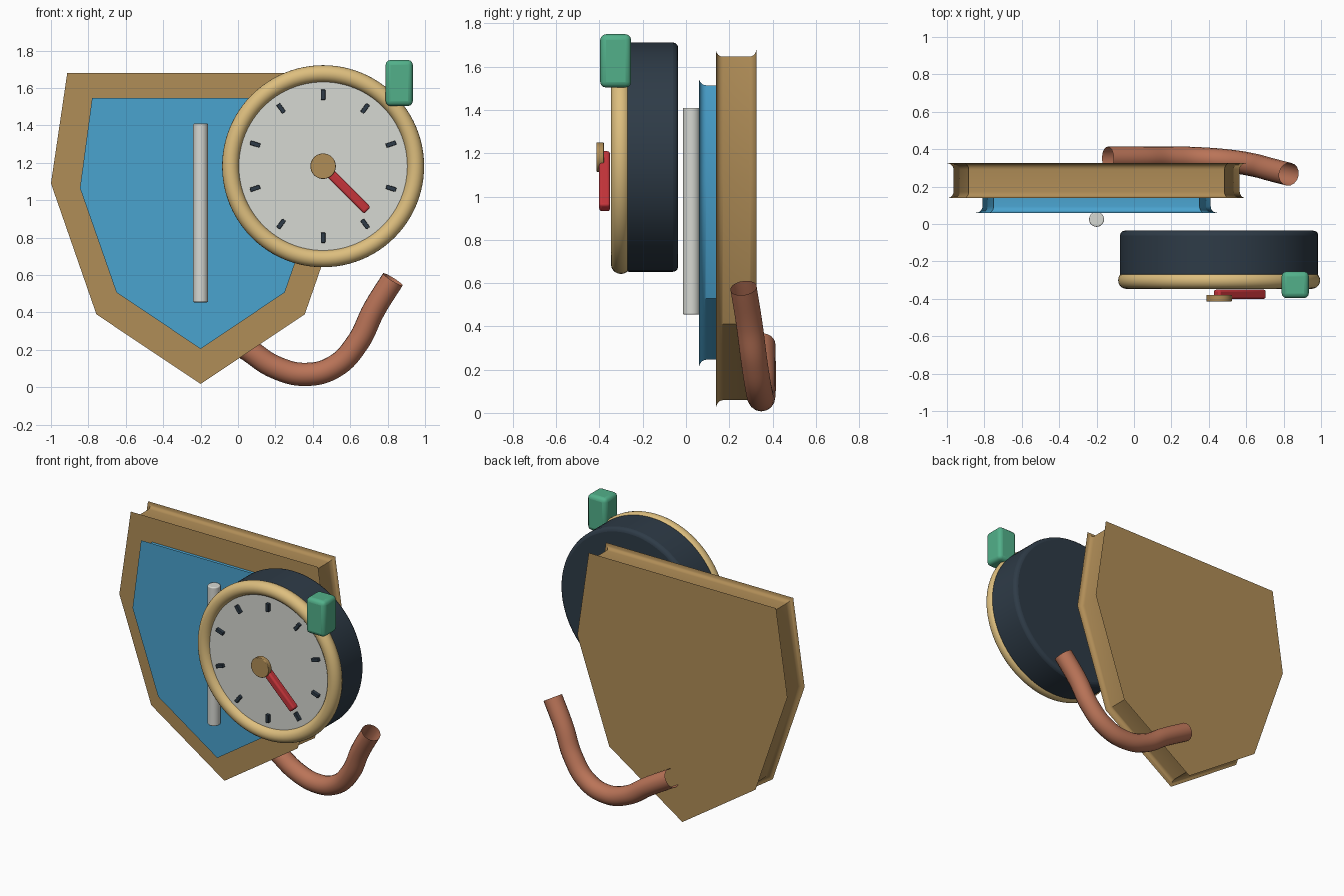
import bpy, bmesh, math
from mathutils import Vector, Matrix

if "Cube" in bpy.data.objects:
    bpy.data.objects.remove(bpy.data.objects["Cube"])


def material(name, rgb):
    def lin(c):
        c /= 255
        return c / 12.92 if c <= 0.04045 else ((c + 0.055) / 1.055) ** 2.4
    m = bpy.data.materials.new(name)
    m.diffuse_color = (*[lin(c) for c in rgb], 1)
    m.use_nodes = True
    m.node_tree.nodes["Principled BSDF"].inputs["Base Color"].default_value = m.diffuse_color
    return m


BRONZE = material("bronze", (176, 141, 87))
BLUE = material("blue", (74, 163, 207))
PALE = material("pale grey", (214, 216, 210))
NAVY = material("dark navy", (46, 59, 71))
GOLD = material("pale gold", (221, 190, 126))
RED = material("red", (196, 52, 58))
GREEN = material("green", (82, 176, 138))
COPPER = material("copper", (186, 116, 88))


def finish(ob, name, mat, bevel=0, segments=3, smooth=True):
    ob.name = name
    ob.data.materials.append(mat)
    if bevel:
        mod = ob.modifiers.new("soft edge", 'BEVEL')
        mod.width, mod.segments = bevel, segments
        mod.limit_method = 'ANGLE'
    if smooth:
        bpy.ops.object.select_all(action='DESELECT')
        ob.select_set(True)
        bpy.context.view_layer.objects.active = ob
        bpy.ops.object.shade_smooth_by_angle(angle=math.radians(35))
    return ob


def mesh_object(name, bm):
    me = bpy.data.meshes.new(name)
    bmesh.ops.recalc_face_normals(bm, faces=bm.faces[:])
    bm.to_mesh(me)
    bm.free()
    ob = bpy.data.objects.new(name, me)
    bpy.context.collection.objects.link(ob)
    return ob


def disc(name, mat, x, z, r, y0, y1, bevel=0, verts=64):
    """Cylinder with its axis along y."""
    bpy.ops.mesh.primitive_cylinder_add(vertices=verts, radius=r, depth=abs(y1 - y0),
                                        location=(x, (y0 + y1) / 2, z),
                                        rotation=(math.pi / 2, 0, 0))
    return finish(bpy.context.object, name, mat, bevel)


def box(name, mat, center, size, bevel=0, spin=0):
    bm = bmesh.new()
    bmesh.ops.create_cube(bm, size=1, matrix=Matrix.Diagonal((*size, 1)))
    ob = mesh_object(name, bm)
    ob.location = center
    ob.rotation_euler = (0, spin, 0)
    return finish(ob, name, mat, bevel)


def inset(poly, d):
    """Mitred inward offset of a counter-clockwise outline."""
    out = []
    for i, p in enumerate(poly):
        a = (p - poly[i - 1]).normalized()
        b = (poly[(i + 1) % len(poly)] - p).normalized()
        na, nb = Vector((-a.y, a.x)), Vector((-b.y, b.x))
        out.append(p + (na + nb) * d / (1 + na.dot(nb)))
    return out


def shield(name, mat, half, y0, y1, cove=0.034, steps=6):
    """Plate with a hollow coved edge, mirrored about x = -0.2."""
    right = [Vector((-0.2 + x, z)) for x, z in half]
    left = [Vector((-0.4 - p.x, p.y)) for p in reversed(right[1:])]
    poly = right + left
    front = [(cove * math.sin(t), cove * (1 - math.cos(t)))
             for t in [math.pi / 2 * i / steps for i in range(steps + 1)]]
    section = [(d, y0 + h) for d, h in front] + [(d, y1 - h) for d, h in reversed(front)]
    bm = bmesh.new()
    rings = [[bm.verts.new((p.x, y, p.y)) for p in inset(poly, d)] for d, y in section]
    n = len(poly)
    for r0, r1 in zip(rings, rings[1:]):
        for i in range(n):
            bm.faces.new((r0[i], r0[(i + 1) % n], r1[(i + 1) % n], r1[i]))
    bm.faces.new(rings[0])
    bm.faces.new(rings[-1])
    return finish(mesh_object(name, bm), name, mat)


# Shield plates, outlined from the bottom tip up the right side
shield("back_plate", BRONZE,
       [(0, 0.018), (0.557, 0.39), (0.8, 1.09), (0.713, 1.68)], 0.138, 0.325)
shield("front_plate", BLUE,
       [(0, 0.205), (0.45, 0.507), (0.645, 1.065), (0.58, 1.548)], 0.06, 0.2)

# Upright rod on the shield
bpy.ops.mesh.primitive_cylinder_add(vertices=32, radius=0.04, depth=0.955,
                                    location=(-0.2, 0.025, 0.932))
finish(bpy.context.object, "upright_rod", PALE, 0.006)

# Gauge body, bezel and dial
GX, GZ = 0.455, 1.182
disc("gauge_body", NAVY, GX, GZ, 0.53, -0.29, -0.036, 0.025, 96)
bpy.ops.mesh.primitive_torus_add(major_segments=96, minor_segments=20, major_radius=0.494,
                                 minor_radius=0.046, location=(GX, -0.301, GZ),
                                 rotation=(math.pi / 2, 0, 0))
finish(bpy.context.object, "gauge_bezel", GOLD)
disc("dial_face", PALE, GX, GZ, 0.475, -0.315, -0.28)

# Ten dial marks
for i in range(10):
    a = math.tau * i / 10
    box(f"dial_mark_{i + 1}", NAVY,
        (GX + 0.382 * math.sin(a), -0.322, GZ + 0.382 * math.cos(a)),
        (0.023, 0.03, 0.055), 0.003, a)

# Pointer and hub
p0, p1 = Vector((0.44, 1.197)), Vector((0.692, 0.945))
d = p1 - p0
mid = (p0 + p1) / 2
box("pointer", RED, (mid.x, -0.376, mid.y), (0.05, 0.05, d.length), 0.012,
    math.atan2(d.x, d.y))
disc("pointer_hub", BRONZE, GX, GZ, 0.068, -0.414, -0.38, 0.004, 48)

# Side button on the bezel
box("button", GREEN, (0.862, -0.325, 1.627), (0.145, 0.143, 0.246), 0.026)

# Open-ended curved pipe
path = [(-0.14, 0.352, 0.315), (0.04, 0.353, 0.21), (0.2, 0.353, 0.107),
        (0.365, 0.348, 0.069), (0.52, 0.335, 0.113), (0.64, 0.315, 0.24),
        (0.727, 0.292, 0.415), (0.828, 0.266, 0.577)]
cu = bpy.data.curves.new("pipe", 'CURVE')
cu.dimensions = '3D'
cu.bevel_depth, cu.bevel_resolution, cu.resolution_u = 0.062, 6, 8
sp = cu.splines.new('BEZIER')
sp.bezier_points.add(len(path) - 1)
for bp, co in zip(sp.bezier_points, path):
    bp.co = co
    bp.handle_left_type = bp.handle_right_type = 'AUTO'
pipe = bpy.data.objects.new("pipe", cu)
bpy.context.collection.objects.link(pipe)
cu.materials.append(COPPER)
